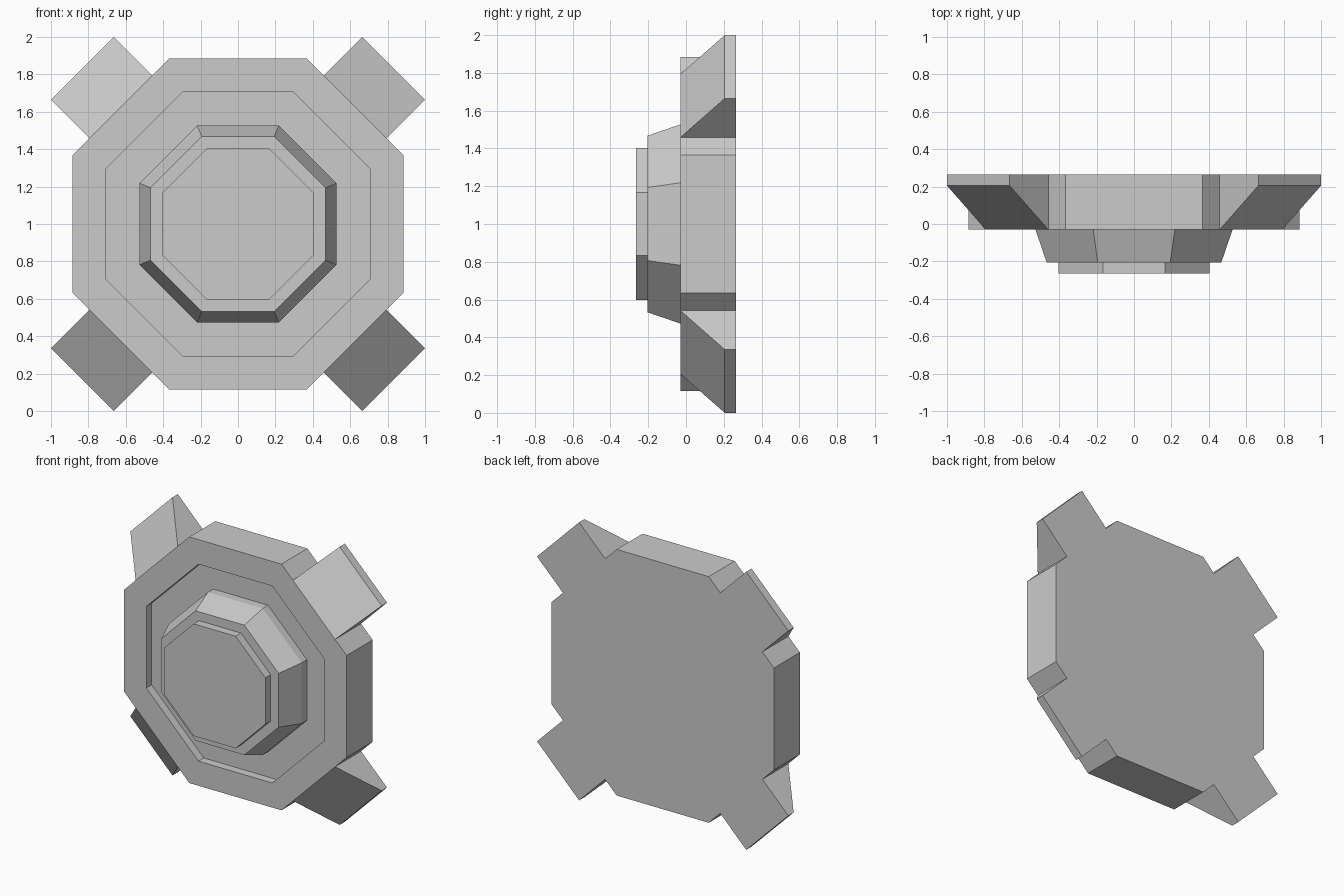
import bpy, bmesh, math

if "Cube" in bpy.data.objects:
    bpy.data.objects.remove(bpy.data.objects["Cube"])

CENTRE_Z = 1.0
SIDES = 8


def finish(name, bm):
    bmesh.ops.recalc_face_normals(bm, faces=bm.faces)
    mesh = bpy.data.meshes.new(name)
    bm.to_mesh(mesh)
    bm.free()
    obj = bpy.data.objects.new(name, mesh)
    bpy.context.collection.objects.link(obj)
    return obj


def octagon_shell(name, profile, cap_first=False, cap_last=False):
    """Sweep (flat-side distance, y) points around the y axis in eight sides."""
    bm = bmesh.new()
    rings = []
    for apothem, y in profile:
        r = apothem / math.cos(math.pi / SIDES)
        angles = [(i + 0.5) * 2 * math.pi / SIDES for i in range(SIDES)]
        rings.append([bm.verts.new((r * math.cos(a), y, CENTRE_Z + r * math.sin(a)))
                      for a in angles])
    for a, b in zip(rings, rings[1:]):
        for i in range(SIDES):
            j = (i + 1) % SIDES
            bm.faces.new((a[i], a[j], b[j], b[i]))
    if cap_first:
        bm.faces.new(rings[0])
    if cap_last:
        bm.faces.new(rings[-1])
    return finish(name, bm)


def corner_lug(name, angle):
    """Wedge-fronted block sticking out of one diagonal side."""
    half = 0.237
    profile = [(0.885, -0.03), (1.177, 0.205), (1.177, 0.265), (0.885, 0.265)]
    c, s = math.cos(angle), math.sin(angle)
    bm = bmesh.new()
    ends = [[bm.verts.new((d * c - w * s, y, CENTRE_Z + d * s + w * c))
             for d, y in profile] for w in (-half, half)]
    for i in range(3):  # inner side stays open against the body
        bm.faces.new((ends[0][i], ends[0][i + 1], ends[1][i + 1], ends[1][i]))
    for end in ends:
        bm.faces.new(end)
    return finish(name, bm)


# Octagonal base plate with a shallow recess in its front
octagon_shell("base_plate", [(0.885, 0.265), (0.885, -0.03), (0.708, -0.03),
                             (0.708, 0.03), (0.527, 0.03)], cap_first=True)

# Tapered hub rising from the recess, with a raised front disc
octagon_shell("hub", [(0.527, 0.03), (0.527, -0.03), (0.467, -0.205),
                      (0.403, -0.205), (0.403, -0.265)], cap_last=True)

# Four diagonal lugs
for k in range(4):
    corner_lug(f"corner_lug_{k + 1}", math.radians(45 + 90 * k))
